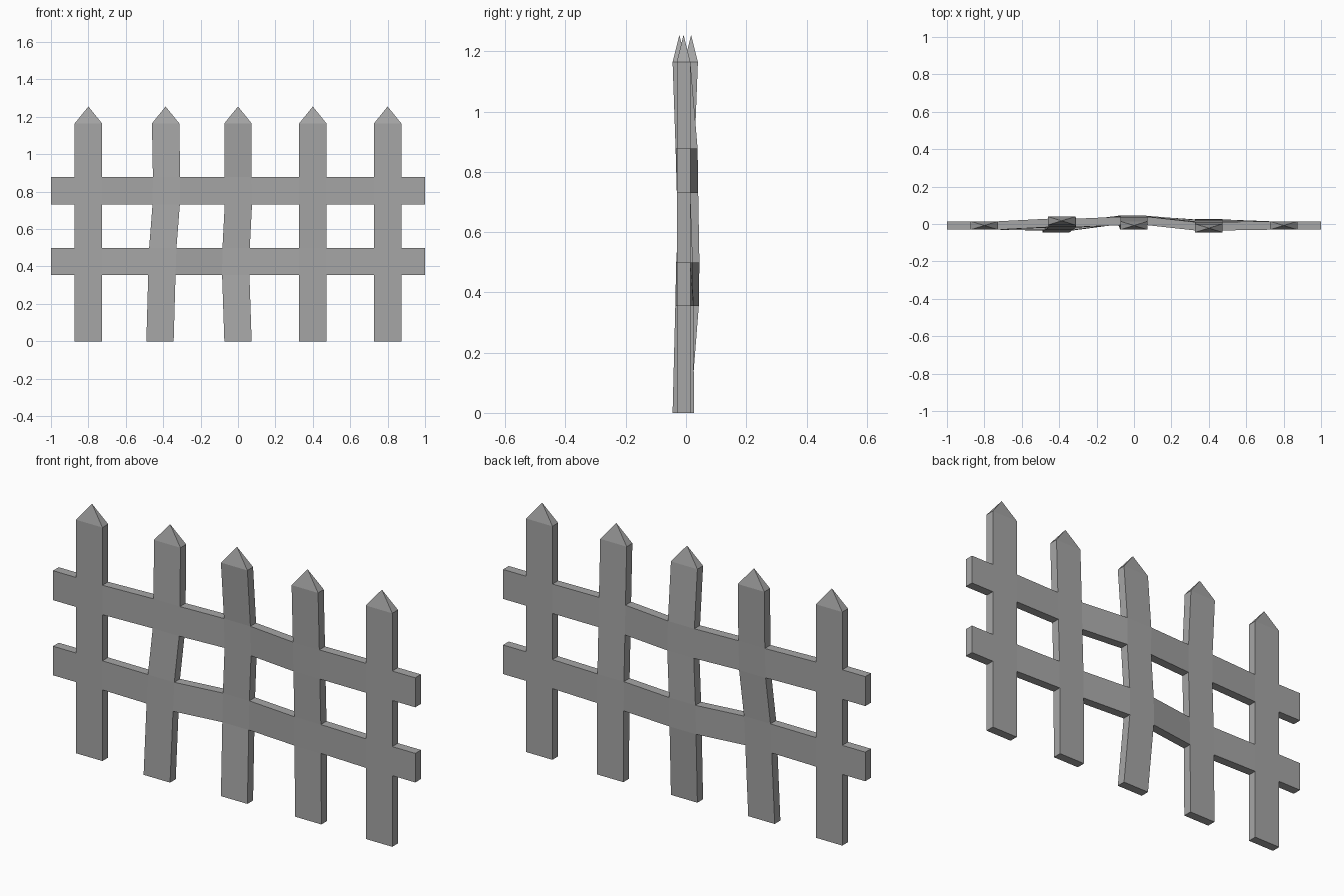
import bpy
import bmesh

cube = bpy.data.objects.get("Cube")
if cube:
    bpy.data.objects.remove(cube, do_unlink=True)

HALF_W, HALF_T = 0.073, 0.0225
LEVELS = [0, 0.355, 0.5, 0.73, 0.877, 1.165]
TIP_Z = 1.255
REST_Y = -0.008

grey = bpy.data.materials.new("weathered_grey")
grey.use_nodes = True
colour = (0.38, 0.38, 0.38, 1)
grey.diffuse_color = colour
grey.node_tree.nodes["Principled BSDF"].inputs["Base Color"].default_value = colour

# Centre line of each picket: x and y at every level
straight_y = [REST_Y] * 6
pickets = {
    "far_right_picket": ([-0.8] * 6, straight_y),
    "right_picket": ([-0.417, -0.407, -0.402, -0.384, -0.382, -0.387],
                     [-0.022, -0.013, -0.01, 0.003, 0.006, 0.017]),
    "middle_picket": ([0, -0.012, -0.01, 0.002, 0, 0],
                      [REST_Y, 0.02, 0.022, 0.018, 0.016, REST_Y]),
    "left_picket": ([0.4] * 6, [0.004, 0.002, 0, -0.008, -0.012, -0.022]),
    "far_left_picket": ([0.8] * 6, straight_y),
}


def finish(bm, name):
    bmesh.ops.recalc_face_normals(bm, faces=bm.faces)
    mesh = bpy.data.meshes.new(name)
    bm.to_mesh(mesh)
    bm.free()
    mesh.materials.append(grey)
    obj = bpy.data.objects.new(name, mesh)
    bpy.context.collection.objects.link(obj)


def loft(bm, rings):
    for a, b in zip(rings, rings[1:]):
        for i in range(4):
            j = (i + 1) % 4
            bm.faces.new((a[i], a[j], b[j], b[i]))


# Bent pickets with pyramid tips
for name, (xs, ys) in pickets.items():
    bm = bmesh.new()
    rings = [[bm.verts.new((x + sx * HALF_W, y + sy * HALF_T, z))
              for sx, sy in ((-1, -1), (1, -1), (1, 1), (-1, 1))]
             for x, y, z in zip(xs, ys, LEVELS)]
    loft(bm, rings)
    bm.faces.new(rings[0])
    tip = bm.verts.new((xs[-1], ys[-1], TIP_Z))
    for i in range(4):
        bm.faces.new((rings[-1][i], rings[-1][(i + 1) % 4], tip))
    finish(bm, name)


# Rails made of spans that sit flush between the pickets
def rail(name, low):
    bm = bmesh.new()

    def section(x_low, x_high, y_low, y_high):
        return [bm.verts.new(co) for co in (
            (x_low, y_low - HALF_T, LEVELS[low]),
            (x_low, y_low + HALF_T, LEVELS[low]),
            (x_high, y_high + HALF_T, LEVELS[low + 1]),
            (x_high, y_high - HALF_T, LEVELS[low + 1]))]

    start = section(-1, -1, REST_Y, REST_Y)
    bm.faces.new(start)
    for xs, ys in pickets.values():
        x0, x1, y0, y1 = xs[low], xs[low + 1], ys[low], ys[low + 1]
        loft(bm, [start, section(x0 - HALF_W, x1 - HALF_W, y0, y1)])
        start = section(x0 + HALF_W, x1 + HALF_W, y0, y1)
    end = section(1, 1, REST_Y, REST_Y)
    loft(bm, [start, end])
    bm.faces.new(end)
    finish(bm, name)


rail("lower_rail", 1)
rail("upper_rail", 3)
